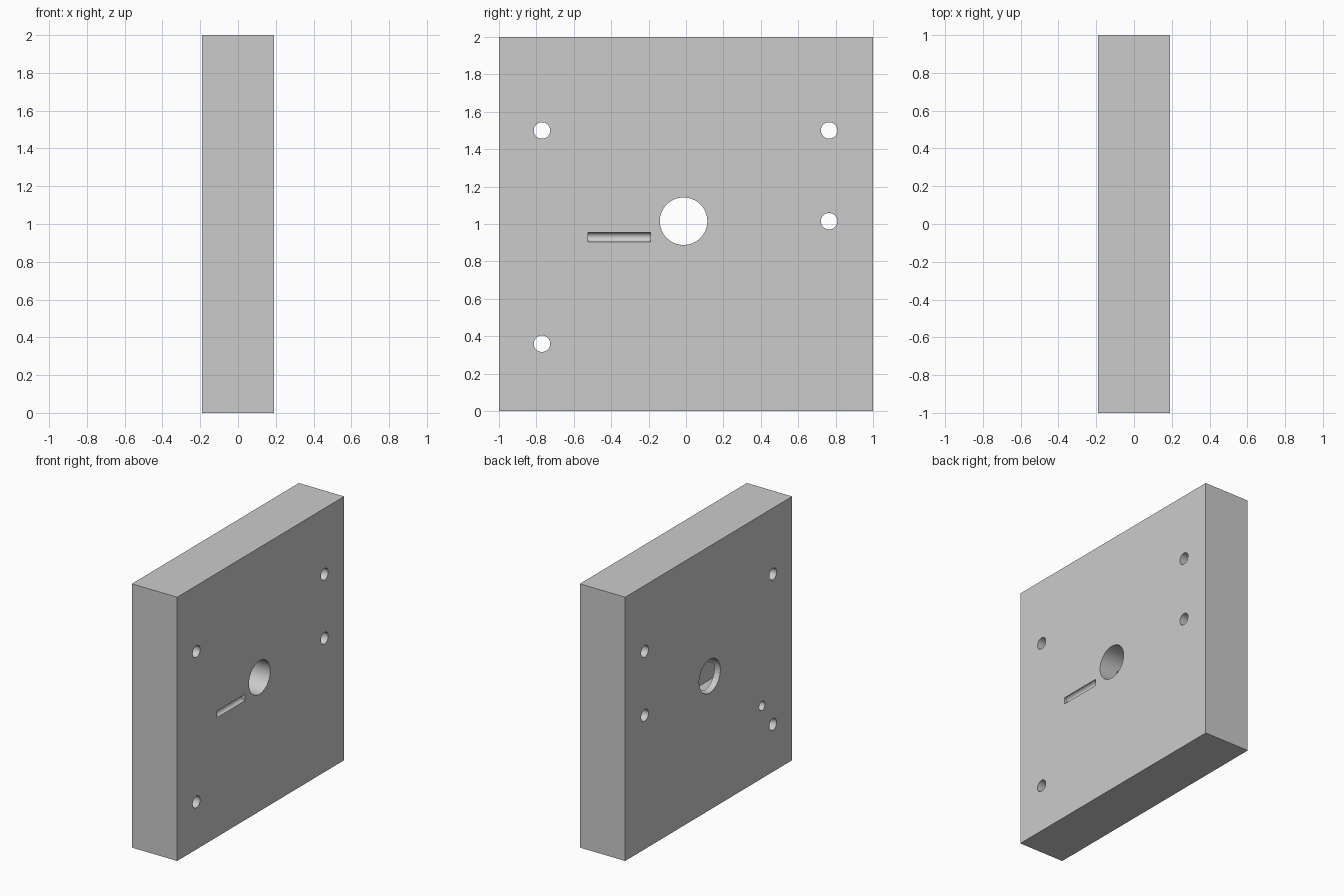
import bpy, math

if "Cube" in bpy.data.objects:
    bpy.data.objects.remove(bpy.data.objects["Cube"])


def box(name, lo, hi):
    centre = [(a + b) / 2 for a, b in zip(lo, hi)]
    bpy.ops.mesh.primitive_cube_add(size=1, location=centre)
    ob = bpy.context.object
    ob.name = name
    ob.scale = [b - a for a, b in zip(lo, hi)]
    bpy.ops.object.transform_apply(location=False, rotation=False, scale=True)
    return ob


def rod(name, loc, radius, depth, axis="x", sides=48):
    rot = (0, math.pi / 2, 0) if axis == "x" else (math.pi / 2, 0, 0)
    bpy.ops.mesh.primitive_cylinder_add(vertices=sides, radius=radius, depth=depth,
                                        location=loc, rotation=rot)
    ob = bpy.context.object
    ob.name = name
    return ob


HALF = 0.19
plate = box("plate", (-HALF, -1, 0), (HALF, 1, 2))
cutters = []

# Central bore and four screw holes, all the way through
cutters.append(rod("central_bore", (0, -0.013, 1.015), 0.127, 1, sides=64))
for y, z in [(-0.77, 1.5), (0.765, 1.5), (0.765, 1.015), (-0.77, 0.36)]:
    cutters.append(rod("screw_hole", (0, y, z), 0.044, 1))

# Blind hole on the -x face
cutters.append(rod("blind_hole", (-HALF, -0.64, 0.55), 0.035, 0.3))

# Rounded groove on the +x face
cutters.append(rod("groove", (HALF, -0.357, 0.93), 0.025, 0.335, axis="y"))

# Hidden pocket opening into the side of the bore
cutters.append(box("inner_pocket", (-0.14, -0.53, 0.80), (0.04, -0.02, 1.05)))

for cutter in cutters:
    mod = plate.modifiers.new(cutter.name, "BOOLEAN")
    mod.operation = "DIFFERENCE"
    mod.solver = "EXACT"
    mod.object = cutter
    cutter.hide_render = True

# Apply the cuts, remove the cutters and smooth the bores
bpy.ops.object.select_all(action="DESELECT")
plate.select_set(True)
bpy.context.view_layer.objects.active = plate
for mod in list(plate.modifiers):
    bpy.ops.object.modifier_apply(modifier=mod.name)
for cutter in cutters:
    bpy.data.objects.remove(cutter)
bpy.ops.object.shade_smooth_by_angle(angle=math.radians(30))
